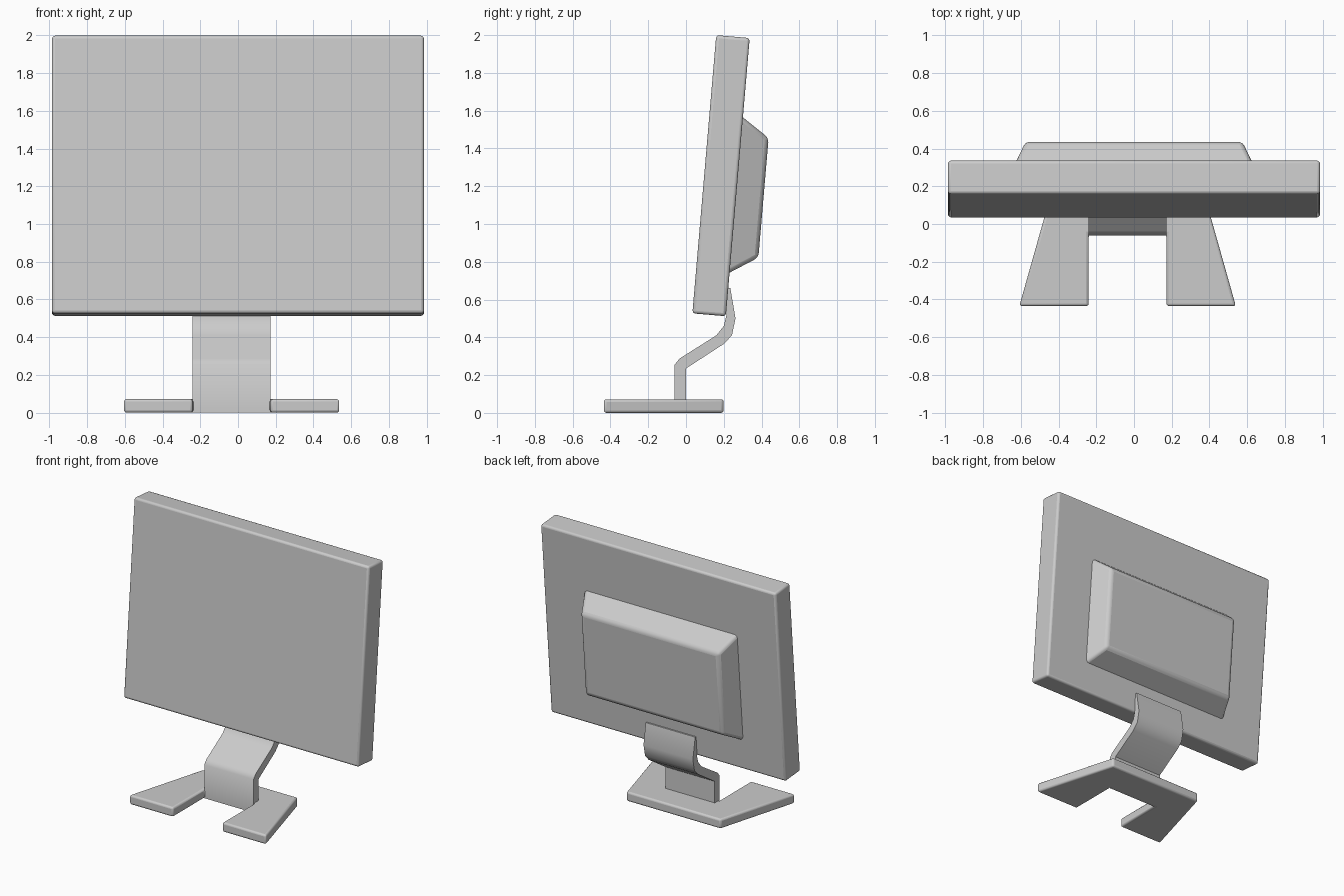
import bpy, math
from mathutils import Matrix

cube = bpy.data.objects.get("Cube")
if cube:
    bpy.data.objects.remove(cube, do_unlink=True)

grey = bpy.data.materials.new("plain grey")
grey.use_nodes = True
colour = (0.6, 0.6, 0.6, 1)
grey.diffuse_color = colour
grey.node_tree.nodes["Principled BSDF"].inputs["Base Color"].default_value = colour


def loft(name, bottom, top, bevel=0.0, matrix=Matrix(), angle=50):
    """Solid between two matching rings of points, with rounded edges."""
    n = len(bottom)
    faces = [tuple(reversed(range(n))), tuple(range(n, 2 * n))]
    faces += [(i, (i + 1) % n, n + (i + 1) % n, n + i) for i in range(n)]
    mesh = bpy.data.meshes.new(name)
    mesh.from_pydata(bottom + top, [], faces)
    mesh.transform(matrix)
    mesh.materials.append(grey)
    obj = bpy.data.objects.new(name, mesh)
    bpy.context.collection.objects.link(obj)
    if bevel:
        mod = obj.modifiers.new("rounded edges", 'BEVEL')
        mod.width = bevel
        mod.segments = 3
        mod.limit_method = 'ANGLE'
    bpy.ops.object.select_all(action='DESELECT')
    obj.select_set(True)
    bpy.context.view_layer.objects.active = obj
    bpy.ops.object.shade_smooth_by_angle(angle=math.radians(angle))
    return obj


def panel_ring(half_width, low, high, y):
    return [(half_width, y, low), (-half_width, y, low),
            (-half_width, y, high), (half_width, y, high)]


# Screen and rear housing share one backward lean
lean = Matrix.Translation((0, 0.034, 0.531)) @ Matrix.Rotation(math.radians(-4.9), 4, 'X')
loft("screen", panel_ring(0.986, -0.004, 1.474, 0), panel_ring(0.986, -0.004, 1.474, 0.178),
     0.016, lean)
loft("rear_housing", panel_ring(0.662, 0.197, 1.085, 0.13),
     panel_ring(0.575, 0.32, 0.955, 0.323), 0.022, lean)

# Curved neck, extruded sideways
left, right, middle = 0.173, -0.241, -0.034
profile = [(-0.06, 0.002), (0, 0.002), (0, 0.235), (0.2, 0.365), (0.243, 0.41),
           (0.262, 0.5), (0.235, 0.66), (0.215, 0.66), (0.215, 0.52),
           (0.2, 0.46), (0.16, 0.41), (-0.035, 0.287), (-0.06, 0.255)]
loft("neck", [(right, y, z) for y, z in profile],
     [(left, y, z) for y, z in profile], angle=40)

# Forked foot, mirrored about the middle of the neck
half = [(0.395, 0.199), (0.574, -0.435), (0.206, -0.435), (0.206, -0.055)]
outline = [(middle - x, y) for x, y in half]
outline += [(middle + x, y) for x, y in reversed(half)]
loft("foot", [(x, y, 0) for x, y in outline],
     [(x, y, 0.072) for x, y in outline], 0.014)
